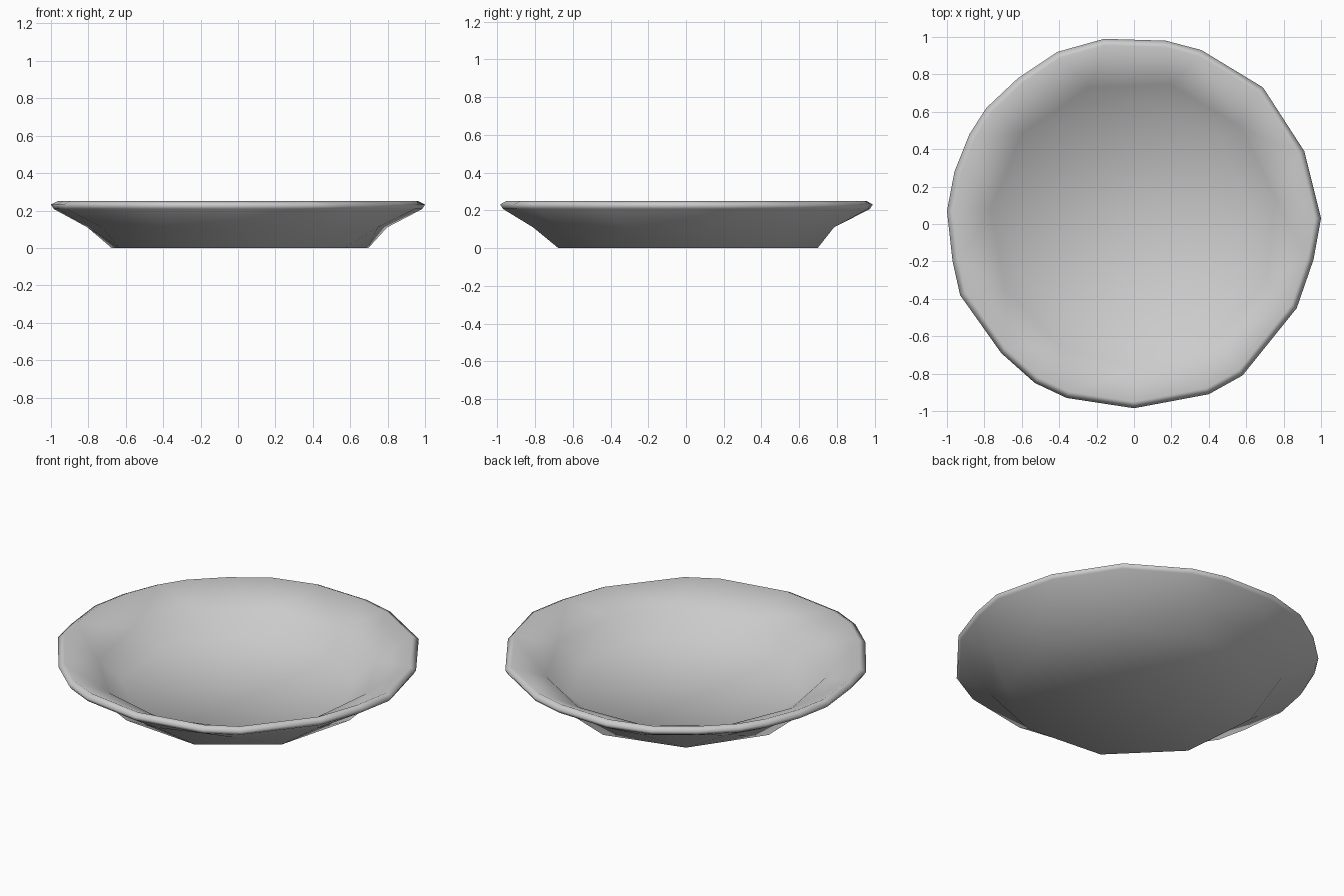
import bpy
import bmesh
from math import atan2, cos, hypot, radians, sin, tau

cube = bpy.data.objects.get("Cube")
if cube:
    bpy.data.objects.remove(cube, do_unlink=True)

# One pale grey glaze
glaze = bpy.data.materials.new("pale_grey_glaze")
glaze.use_nodes = True
colour = (0.6, 0.6, 0.6, 1.0)
glaze.diffuse_color = colour
glaze.node_tree.nodes["Principled BSDF"].inputs["Base Color"].default_value = colour

# Irregular hand-cut outline of the rim, counter-clockwise
OUTLINE = [(1, .03), (.91, .39), (.69, .73), (.36, .93), (.17, .98), (-.16, .99),
           (-.41, .92), (-.62, .78), (-.79, .62), (-.88, .48), (-.96, .28),
           (-1, .07), (-.97, -.2), (-.93, -.38), (-.71, -.69), (-.53, -.85),
           (-.36, -.93), (0, -.985), (.4, -.91), (.58, -.81), (.87, -.45), (.96, -.19)]

bm = bmesh.new()


def rim_ring(scale, z):
    """Ring that follows the rim outline."""
    return [(atan2(y, x) % tau, bm.verts.new((x * scale, y * scale, z)))
            for x, y in OUTLINE]


def round_ring(sides, radius, z, turn):
    """Coarse regular ring, starting at the smallest angle."""
    angles = sorted((radians(turn) + tau * i / sides) % tau for i in range(sides))
    return [(a, bm.verts.new((radius * cos(a), radius * sin(a), z))) for a in angles]


def bridge(lower, upper):
    """Zip two rings of any vertex count together by angle."""
    i = j = 0
    n, m = len(lower), len(upper)

    def middle(ring, k):
        a = ring[k % len(ring)][0] + tau * (k // len(ring))
        b = ring[(k + 1) % len(ring)][0] + tau * ((k + 1) // len(ring))
        return (a + b) / 2

    while i < n or j < m:
        a, b = lower[i % n][1], upper[j % m][1]
        if j >= m or (i < n and middle(lower, i) <= middle(upper, j)):
            bm.faces.new((a, lower[(i + 1) % n][1], b))
            i += 1
        else:
            bm.faces.new((a, upper[(j + 1) % m][1], b))
            j += 1


def cap(ring, z):
    """Close a ring with a fan."""
    centre = bm.verts.new((0, 0, z))
    for k in range(len(ring)):
        bm.faces.new((ring[k][1], ring[(k + 1) % len(ring)][1], centre))


# Rings from the foot, up the outside, over the lip and down to the floor
rings = [round_ring(9, .70, 0, 5),
         round_ring(11, .81, .11, 10),
         rim_ring(.985, .208),
         rim_ring(1, .232),
         rim_ring(.965, .25),
         round_ring(11, .77, .15, 10),
         round_ring(9, .65, .04, 5)]
for lower, upper in zip(rings, rings[1:]):
    bridge(lower, upper)
cap(rings[0], 0)
cap(rings[-1], .03)

bmesh.ops.recalc_face_normals(bm, faces=bm.faces[:])
for face in bm.faces:
    face.smooth = True

mesh = bpy.data.meshes.new("plate")
bm.to_mesh(mesh)
bm.free()
mesh.materials.append(glaze)
plate = bpy.data.objects.new("plate", mesh)
bpy.context.collection.objects.link(plate)
